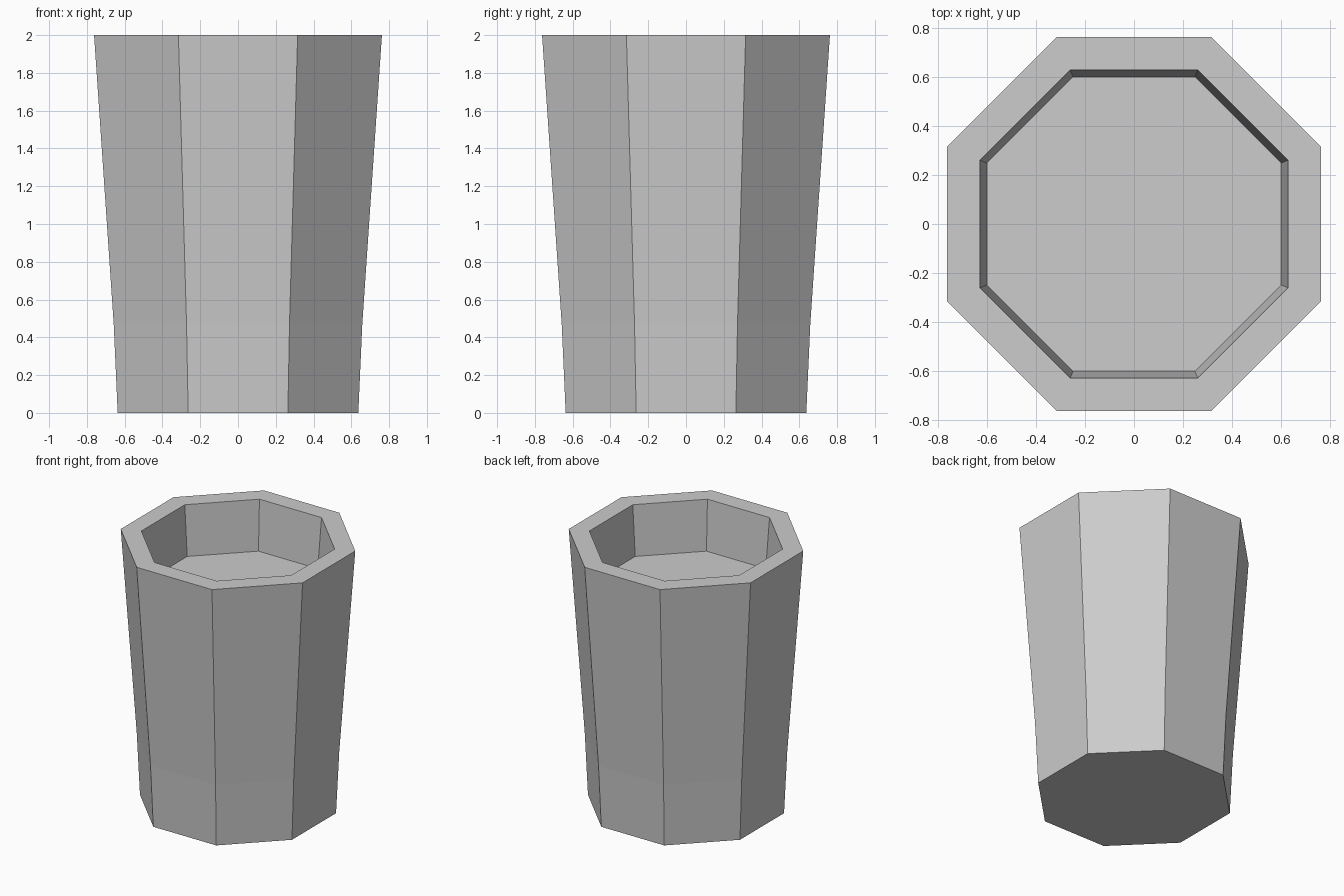
import bpy
import bmesh
from math import cos, sin, pi

cube = bpy.data.objects.get("Cube")
if cube:
    bpy.data.objects.remove(cube, do_unlink=True)

SIDES = 8

# One plain grey
grey = bpy.data.materials.new("light grey")
grey.use_nodes = True
colour = (0.604, 0.604, 0.604, 1)
grey.diffuse_color = colour
grey.node_tree.nodes["Principled BSDF"].inputs["Base Color"].default_value = colour

bm = bmesh.new()


def ring(apothem, z):
    """Octagon with flat sides towards the axes."""
    radius = apothem / cos(pi / SIDES)
    angles = [(i + 0.5) * 2 * pi / SIDES for i in range(SIDES)]
    return [bm.verts.new((radius * cos(a), radius * sin(a), z)) for a in angles]


# Profile (apothem, height): outer wall upwards, rim, then down the recess
profile = [(0.637, 0), (0.658, 0.47), (0.762, 2), (0.628, 2), (0.6, 1.62)]
rings = [ring(a, z) for a, z in profile]
for low, high in zip(rings, rings[1:]):
    for i in range(SIDES):
        j = (i + 1) % SIDES
        bm.faces.new((low[i], low[j], high[j], high[i]))

# Underside and recessed floor
bm.faces.new(rings[0][::-1])
bm.faces.new(rings[-1])
bmesh.ops.recalc_face_normals(bm, faces=bm.faces)

mesh = bpy.data.meshes.new("octagonal_pot")
bm.to_mesh(mesh)
bm.free()
mesh.materials.append(grey)
pot = bpy.data.objects.new("octagonal_pot", mesh)
bpy.context.collection.objects.link(pot)
